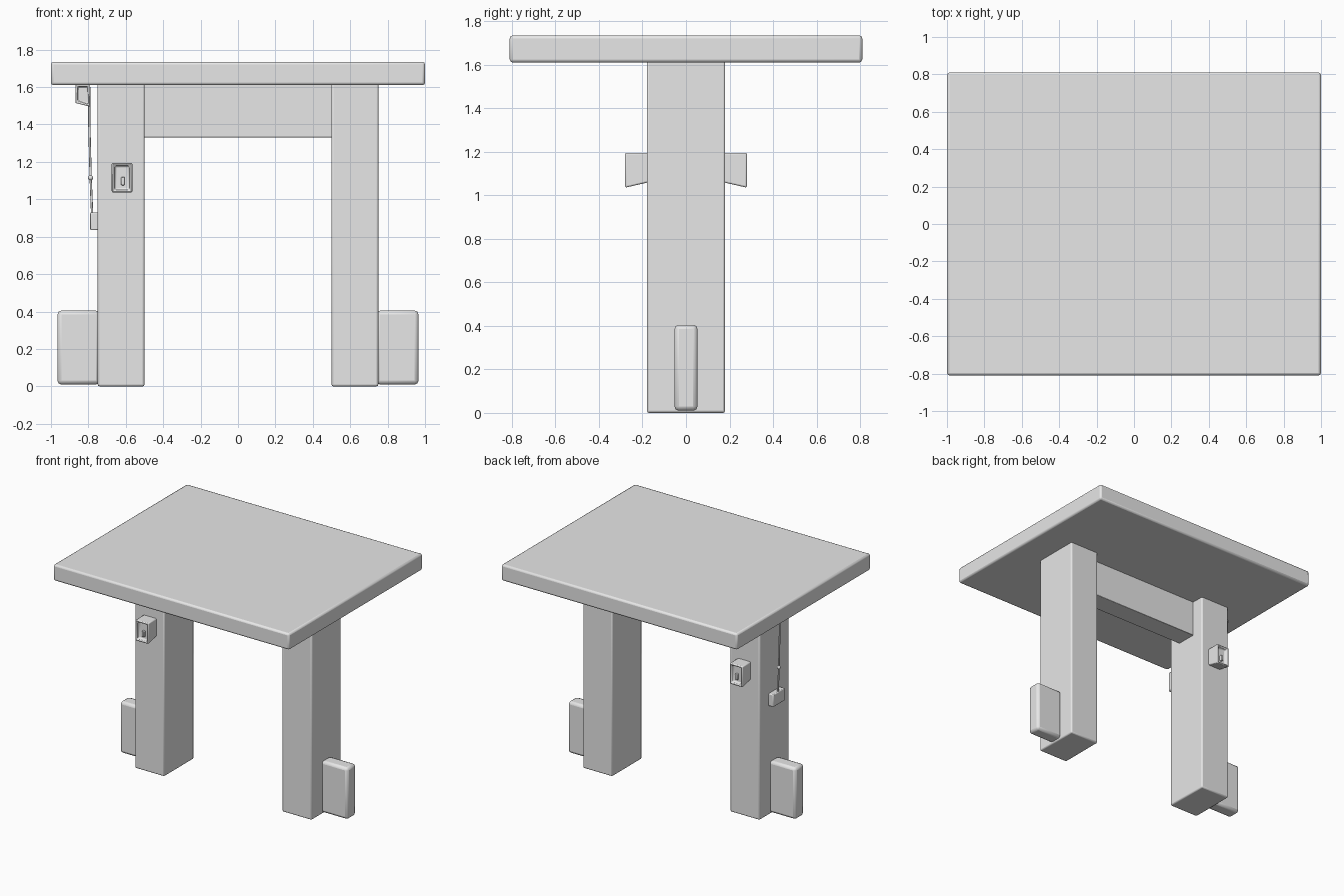
import bpy, bmesh, math
from mathutils import Vector

if "Cube" in bpy.data.objects:
    bpy.data.objects.remove(bpy.data.objects["Cube"], do_unlink=True)

grey = bpy.data.materials.new("plain_grey")
grey.use_nodes = True
grey.diffuse_color = (0.8, 0.8, 0.8, 1)
grey.node_tree.nodes["Principled BSDF"].inputs["Base Color"].default_value = (0.8, 0.8, 0.8, 1)


def finish(name, bm, bevel=0.0, segments=2):
    """Turn a bmesh into a smooth-shaded object with rounded edges."""
    mesh = bpy.data.meshes.new(name)
    bm.normal_update()
    bm.to_mesh(mesh)
    bm.free()
    obj = bpy.data.objects.new(name, mesh)
    bpy.context.collection.objects.link(obj)
    mesh.materials.append(grey)
    if bevel:
        mod = obj.modifiers.new("rounded_edges", "BEVEL")
        mod.width, mod.segments = bevel, segments
        mod.limit_method = "ANGLE"
    bpy.ops.object.select_all(action="DESELECT")
    obj.select_set(True)
    bpy.context.view_layer.objects.active = obj
    bpy.ops.object.shade_smooth_by_angle(angle=math.radians(35))
    return obj


def box_mesh(low, high):
    low, high = Vector(low), Vector(high)
    bm = bmesh.new()
    bmesh.ops.create_cube(bm, size=1)
    for v in bm.verts:
        v.co = (low + high) / 2 + v.co * (high - low)
    return bm


def box(name, low, high, bevel=0.01):
    return finish(name, box_mesh(low, high), bevel)


def recess(bm, direction, rim, depth):
    """Sink a panel into the face looking along direction."""
    bm.normal_update()
    face = max(bm.faces, key=lambda f: f.normal.dot(Vector(direction)))
    bmesh.ops.inset_region(bm, faces=[face], thickness=rim)
    bmesh.ops.inset_region(bm, faces=[face], thickness=0.006, depth=-depth)


# Top slab and beam under it
box("table_top", (-1, -0.81, 1.61), (1, 0.81, 1.735), 0.014)
box("cross_beam", (-0.51, -0.08, 1.33), (0.51, 0.08, 1.62), 0.004)

# Posts with a fin at each foot
for side, label in ((-1, "right"), (1, "left")):
    inner, outer = sorted((side * 0.5, side * 0.75))
    box(label + "_post", (inner, -0.18, 0), (outer, 0.18, 1.62), 0.01)
    near, far = sorted((side * 0.74, side * 0.965))
    box(label + "_foot_fin", (near, -0.053, 0.01), (far, 0.053, 0.405), 0.02)

# Small housings on the front and back of the right post
for side, label in ((-1, "front"), (1, "back")):
    low, high = sorted((side * 0.17, side * 0.28))
    bm = box_mesh((-0.675, low, 1.035), (-0.565, high, 1.195))
    for v in bm.verts:
        if abs(v.co.y) < 0.2 and v.co.z < 1.1:
            v.co.z += 0.025
    recess(bm, (0, side, 0), 0.02, 0.025)
    finish(label + "_housing", bm, 0.01)
    box(label + "_housing_tab", (-0.625, min(side * 0.25, side * 0.275), 1.075),
        (-0.607, max(side * 0.25, side * 0.275), 1.12), 0.004)

# Bracket that holds the pull cord
bm = box_mesh((-0.87, -0.04, 1.495), (-0.79, 0.04, 1.615))
for v in bm.verts:
    if v.co.z < 1.55 and v.co.x < -0.8:
        v.co.z += 0.02
for direction in ((0, -1, 0), (0, 1, 0)):
    recess(bm, direction, 0.015, 0.02)
finish("cord_bracket", bm, 0.005)

# Pull cord, its knot and handle
curve = bpy.data.curves.new("pull_cord", "CURVE")
curve.dimensions = "3D"
curve.bevel_depth = 0.006
curve.bevel_resolution = 2
curve.use_fill_caps = True
points = ((-0.795, 0, 1.6), (-0.795, 0, 1.4), (-0.788, 0, 1.12), (-0.78, 0, 0.92))
spline = curve.splines.new("POLY")
spline.points.add(len(points) - 1)
for point, co in zip(spline.points, points):
    point.co = (*co, 1)
cord = bpy.data.objects.new("pull_cord", curve)
bpy.context.collection.objects.link(cord)
curve.materials.append(grey)

bm = bmesh.new()
bmesh.ops.create_uvsphere(bm, u_segments=12, v_segments=8, radius=0.014)
bmesh.ops.translate(bm, verts=bm.verts, vec=(-0.788, 0, 1.115))
finish("cord_knot", bm)
box("cord_handle", (-0.79, -0.07, 0.835), (-0.745, 0.07, 0.93), 0.006)
